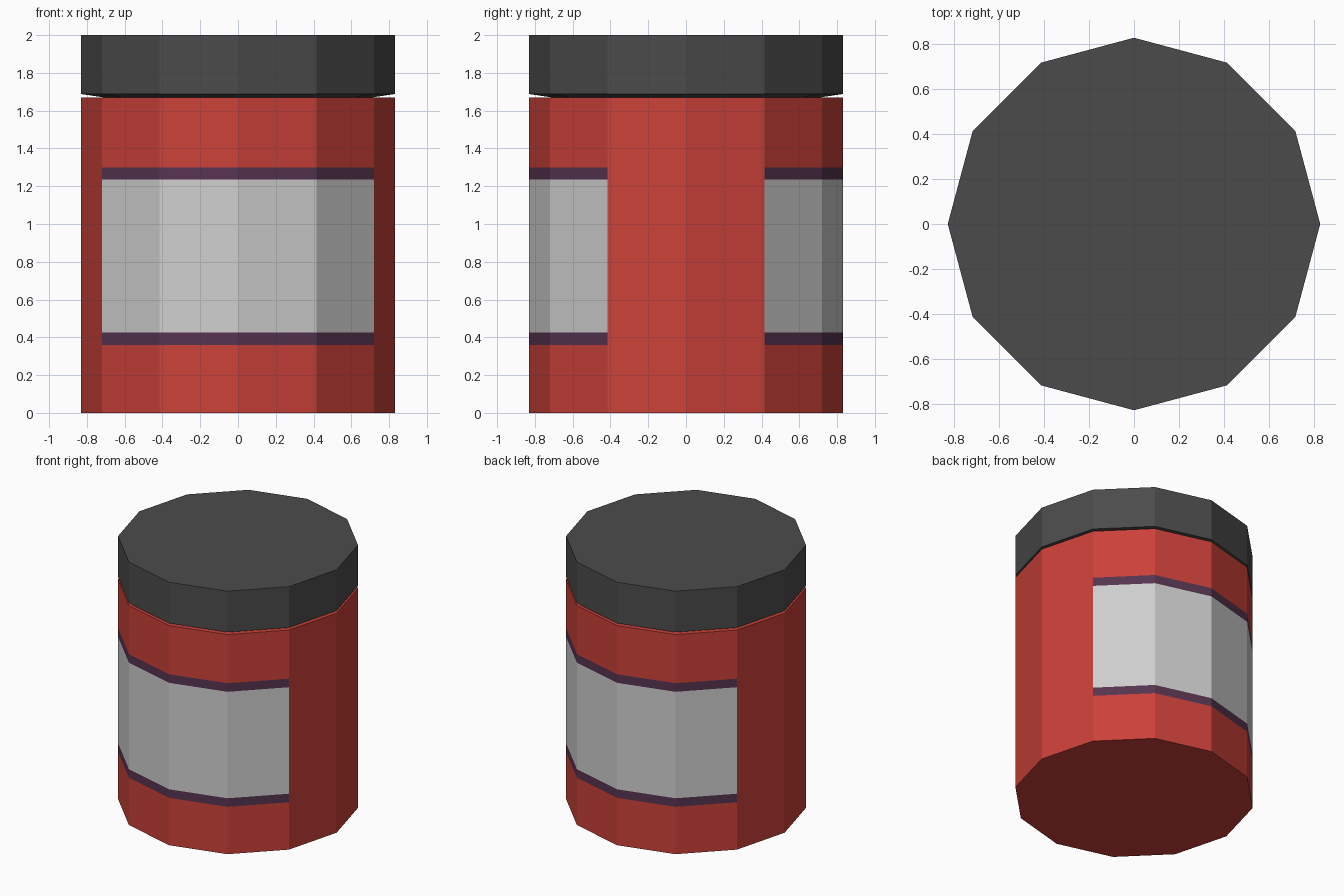
import bpy
import bmesh
from math import cos, sin, pi

cube = bpy.data.objects.get("Cube")
if cube:
    bpy.data.objects.remove(cube, do_unlink=True)

SIDES = 12
RADIUS = 0.83


def material(name, rgb):
    mat = bpy.data.materials.new(name)
    mat.use_nodes = True
    colour = (*rgb, 1)
    mat.diffuse_color = colour
    mat.node_tree.nodes["Principled BSDF"].inputs["Base Color"].default_value = colour
    return mat


def lathe(name, profile, materials):
    """Stack twelve-sided rings of (radius, height) and cap both ends."""
    bm = bmesh.new()
    rings = [[bm.verts.new((r * cos(2 * pi * i / SIDES), r * sin(2 * pi * i / SIDES), z))
              for i in range(SIDES)] for r, z in profile]
    for low, high in zip(rings, rings[1:]):
        for i in range(SIDES):
            j = (i + 1) % SIDES
            bm.faces.new((low[i], low[j], high[j], high[i]))
    bm.faces.new(rings[0][::-1])
    bm.faces.new(rings[-1])
    bm.normal_update()
    mesh = bpy.data.meshes.new(name)
    bm.to_mesh(mesh)
    bm.free()
    for mat in materials:
        mesh.materials.append(mat)
    obj = bpy.data.objects.new(name, mesh)
    bpy.context.collection.objects.link(obj)
    return obj


red = material("jar red", (0.60, 0.053, 0.041))
grey = material("label grey", (0.62, 0.62, 0.62))
purple = material("label border purple", (0.095, 0.034, 0.080))
charcoal = material("lid charcoal", (0.071, 0.071, 0.071))

# Jar body, with rings at the edges of the label and its borders
heights = (0, 0.36, 0.425, 1.235, 1.30, 1.67)
jar = lathe("jar_body", [(RADIUS, z) for z in heights], (red, grey, purple))

# Front and back labels: four facets each, grey between two purple borders
for face in jar.data.polygons:
    z = face.center.z
    if abs(face.normal.y) > 0.5 and heights[1] < z < heights[4]:
        face.material_index = 1 if heights[2] < z < heights[3] else 2

# Lid, with a shallow taper underneath where it meets the jar
lathe("lid", [(0.71, 1.67), (RADIUS, 1.688), (RADIUS, 2.0)], (charcoal,))
